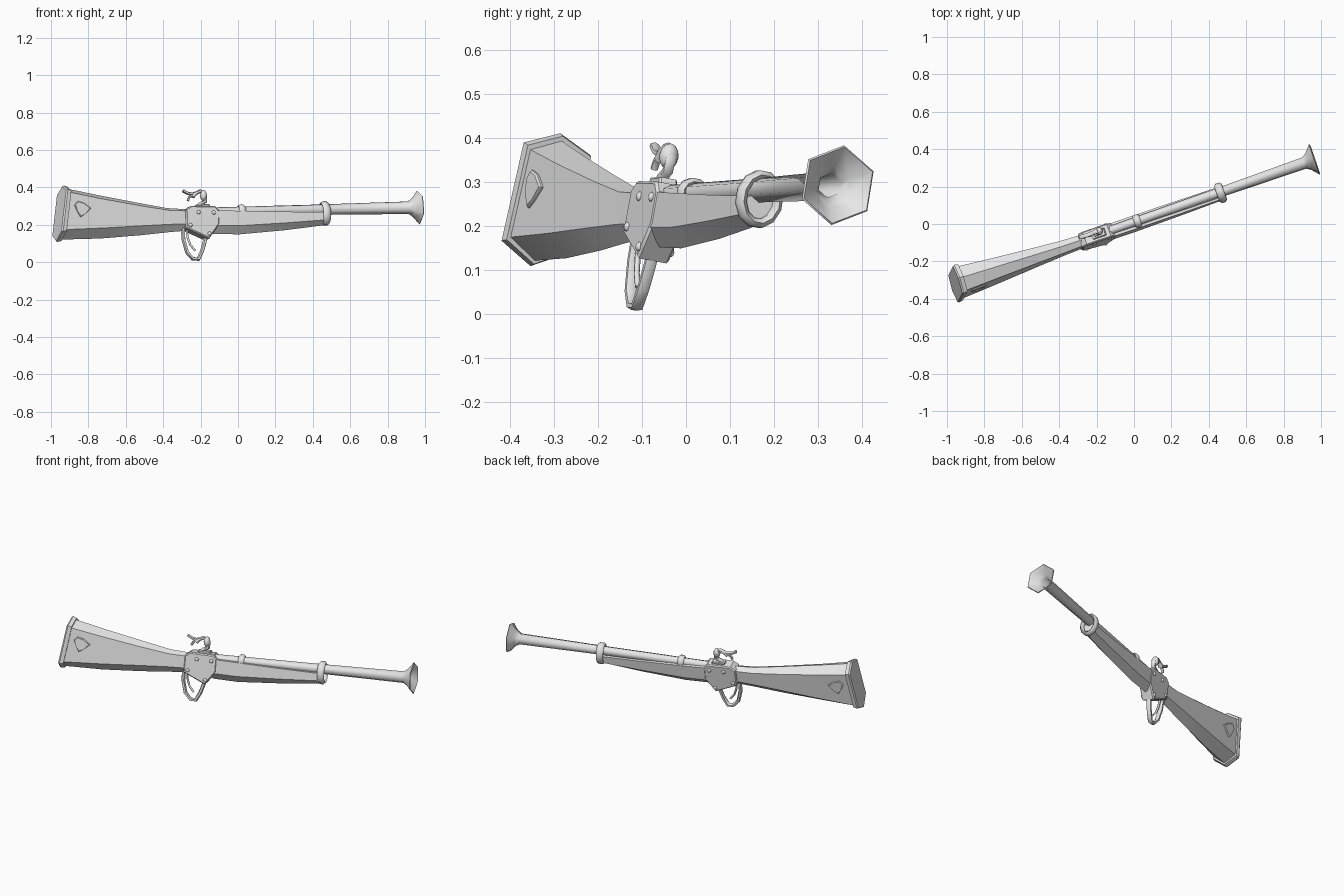
import bpy, bmesh, math
from mathutils import Matrix, Vector

old = bpy.data.objects.get("Cube")
if old:
    bpy.data.objects.remove(old)

# One plain grey for the whole piece
grey = bpy.data.materials.new("plain_grey")
grey.use_nodes = True
grey.diffuse_color = (0.8, 0.8, 0.8, 1)
grey.node_tree.nodes["Principled BSDF"].inputs["Base Color"].default_value = (0.8, 0.8, 0.8, 1)

# Parts are modelled along x, then posed: yawed, slightly pitched and rolled
POSE = (Matrix.Translation((0, 0.007, 0.26)) @ Matrix.Rotation(math.radians(19.2), 4, 'Z')
        @ Matrix.Rotation(math.radians(-1.2), 4, 'Y') @ Matrix.Rotation(math.radians(-10), 4, 'X'))


def finish(name, bm, angle=30):
    bmesh.ops.recalc_face_normals(bm, faces=bm.faces)
    mesh = bpy.data.meshes.new(name)
    bm.to_mesh(mesh)
    bm.free()
    mesh.transform(POSE)
    mesh.materials.append(grey)
    obj = bpy.data.objects.new(name, mesh)
    bpy.context.collection.objects.link(obj)
    bpy.ops.object.select_all(action='DESELECT')
    obj.select_set(True)
    bpy.context.view_layer.objects.active = obj
    bpy.ops.object.shade_smooth_by_angle(angle=math.radians(angle))
    return obj


def loft(name, rings, angle=30):
    """Skin a list of equal-length rings and cap both ends."""
    bm = bmesh.new()
    loops = [[bm.verts.new(p) for p in ring] for ring in rings]
    n = len(loops[0])
    for a, b in zip(loops, loops[1:]):
        for i in range(n):
            j = (i + 1) % n
            bm.faces.new((a[i], a[j], b[j], b[i]))
    bm.faces.new(loops[0])
    bm.faces.new(loops[-1])
    return finish(name, bm, angle)


def section(x, top, high, low, bottom, half, slant=0.0):
    """Six-sided stock section with a top and a bottom ridge."""
    pts = [(0, top), (half, high), (half, low), (0, bottom), (-half, low), (-half, high)]
    return [(x + slant * z, y, z) for y, z in pts]


def tube(name, path, thick, wide, sides=6):
    """Sweep an oval along a path lying in the middle plane."""
    pts = [Vector((x, 0, z)) for x, z in path]
    rings = []
    for i, p in enumerate(pts):
        t = (pts[min(i + 1, len(pts) - 1)] - pts[max(i - 1, 0)]).normalized()
        n = Vector((-t.z, 0, t.x))
        angles = [math.tau * k / sides for k in range(sides)]
        rings.append([p + n * thick * math.cos(a) + Vector((0, wide * math.sin(a), 0)) for a in angles])
    return loft(name, rings, 65)


def prism(name, outline, inner, outer, bevel=0.0):
    """Extrude an x-z outline between two side distances (functions of x)."""
    bm = bmesh.new()
    a = [bm.verts.new((x, inner(x), z)) for x, z in outline]
    b = [bm.verts.new((x, outer(x), z)) for x, z in outline]
    n = len(a)
    for i in range(n):
        bm.faces.new((a[i], a[(i + 1) % n], b[(i + 1) % n], b[i]))
    caps = [bm.faces.new(a), bm.faces.new(b)]
    if bevel:
        edges = {e for f in caps for e in f.edges}
        bmesh.ops.bevel(bm, geom=list(edges), offset=bevel, segments=1, affect='EDGES')
    return finish(name, bm)


def ball(name, place, size, segs=8, rings=6):
    bm = bmesh.new()
    bmesh.ops.create_uvsphere(bm, u_segments=segs, v_segments=rings, radius=1,
                              matrix=Matrix.Translation(place) @ Matrix.Diagonal((*size, 1)))
    return finish(name, bm, 60)


def band(name, x, z, half_y, half_z, minor, length, segs=12, sides=6):
    """Oval ring around the barrel."""
    bm = bmesh.new()
    grid = []
    for i in range(segs):
        a = math.tau * (i + 0.5) / segs
        row = []
        for k in range(sides):
            b = math.tau * (k + 0.5) / sides
            r = minor * math.cos(b)
            row.append(bm.verts.new((x + length * math.sin(b), (half_y + r) * math.cos(a),
                                     z + (half_z + r) * math.sin(a))))
        grid.append(row)
    for i in range(segs):
        for k in range(sides):
            p, q, m = grid[i], grid[(i + 1) % segs], (k + 1) % sides
            bm.faces.new((p[k], q[k], q[m], p[m]))
    return finish(name, bm, 65)


# Butt plate and shoulder stock
loft("butt_plate", [
    section(-1.015, 0.168, 0.134, -0.085, -0.128, 0.077, 0.2),
    section(-1.007, 0.173, 0.138, -0.088, -0.132, 0.081, 0.2),
    section(-0.985, 0.166, 0.132, -0.085, -0.128, 0.077, 0.2)])
loft("shoulder_stock", [
    section(-0.99, 0.156, 0.124, -0.078, -0.120, 0.069, 0.2),
    section(-0.79, 0.118, 0.088, -0.072, -0.119, 0.057),
    section(-0.56, 0.070, 0.046, -0.062, -0.106, 0.043),
    section(-0.40, 0.038, 0.020, -0.056, -0.093, 0.034),
    section(-0.27, 0.028, 0.014, -0.054, -0.085, 0.029)])

# Fore stock under the barrel
loft("fore_stock", [
    section(-0.15, 0.018, 0.014, -0.068, -0.108, 0.036),
    section(0.00, 0.012, 0.008, -0.072, -0.113, 0.037),
    section(0.26, 0.002, -0.002, -0.062, -0.096, 0.036),
    section(0.49, -0.004, -0.008, -0.050, -0.073, 0.034)])

# Hexagonal barrel with flared, hollow muzzle
profile = [(-0.19, 0.025), (0.45, 0.028), (0.965, 0.034), (0.99, 0.052), (1.022, 0.092),
           (1.026, 0.088), (0.985, 0.045), (0.965, 0.028), (0.75, 0.026)]
loft("barrel", [[(x, r * math.sin(math.tau * k / 6), 0.011 + r * math.cos(math.tau * k / 6))
                 for k in range(6)] for x, r in profile], 65)
band("rear_band", 0.02, 0.012, 0.028, 0.028, 0.010, 0.018)
band("front_band", 0.49, -0.010, 0.044, 0.056, 0.012, 0.021)

# Receiver with rivets
plate = [(-0.305, 0.022), (-0.275, 0.042), (-0.14, 0.038), (-0.118, 0.015),
         (-0.122, -0.06), (-0.185, -0.138), (-0.312, -0.078)]
prism("receiver", plate, lambda x: -0.039, lambda x: 0.039, 0.006)
for side, label in ((1, "left"), (-1, "right")):
    for i, (x, z) in enumerate([(-0.235, 0.005), (-0.15, 0.002), (-0.287, -0.064), (-0.183, -0.112)]):
        ball(f"rivet_{label}_{i + 1}", (x, side * 0.039, z), (0.011, 0.008, 0.011))

# Raised shield on each side of the stock
shield = [(-0.945, 0.055), (-0.925, 0.075), (-0.89, 0.065), (-0.852, 0.035),
          (-0.888, 0.005), (-0.915, -0.012), (-0.932, 0.02)]
for side, label in ((1, "left"), (-1, "right")):
    half = lambda x, s=side: s * (0.03 + (-0.32 - x) * 0.0576)
    prism("shield_" + label, shield, lambda x: half(x) * 0.8, lambda x: half(x) + side * 0.009, 0.004)

# Trigger guard and trigger
tube("trigger_guard", [(-0.318, -0.07), (-0.32, -0.135), (-0.305, -0.205), (-0.275, -0.240),
                       (-0.245, -0.243), (-0.22, -0.200), (-0.203, -0.155), (-0.19, -0.11)], 0.011, 0.015)
tube("trigger", [(-0.297, -0.08), (-0.295, -0.125), (-0.283, -0.165), (-0.258, -0.197)], 0.006, 0.007)

# Curled hammer with forked jaw and striking head
tube("hammer_arm", [(-0.235, 0.03), (-0.21, 0.055), (-0.18, 0.07), (-0.177, 0.10),
                    (-0.205, 0.125), (-0.235, 0.112), (-0.25, 0.095)], 0.011, 0.013)
tube("hammer_jaw", [(-0.222, 0.118), (-0.25, 0.110), (-0.275, 0.115), (-0.302, 0.130)], 0.009, 0.012)
tube("hammer_spur", [(-0.25, 0.108), (-0.27, 0.092), (-0.278, 0.075)], 0.007, 0.009)
ball("hammer_head", (-0.188, 0, 0.103), (0.020, 0.023, 0.030))
prism("priming_pan", [(-0.235, 0.035), (-0.235, 0.052), (-0.165, 0.052), (-0.155, 0.03)],
      lambda x: -0.022, lambda x: 0.022, 0.004)
